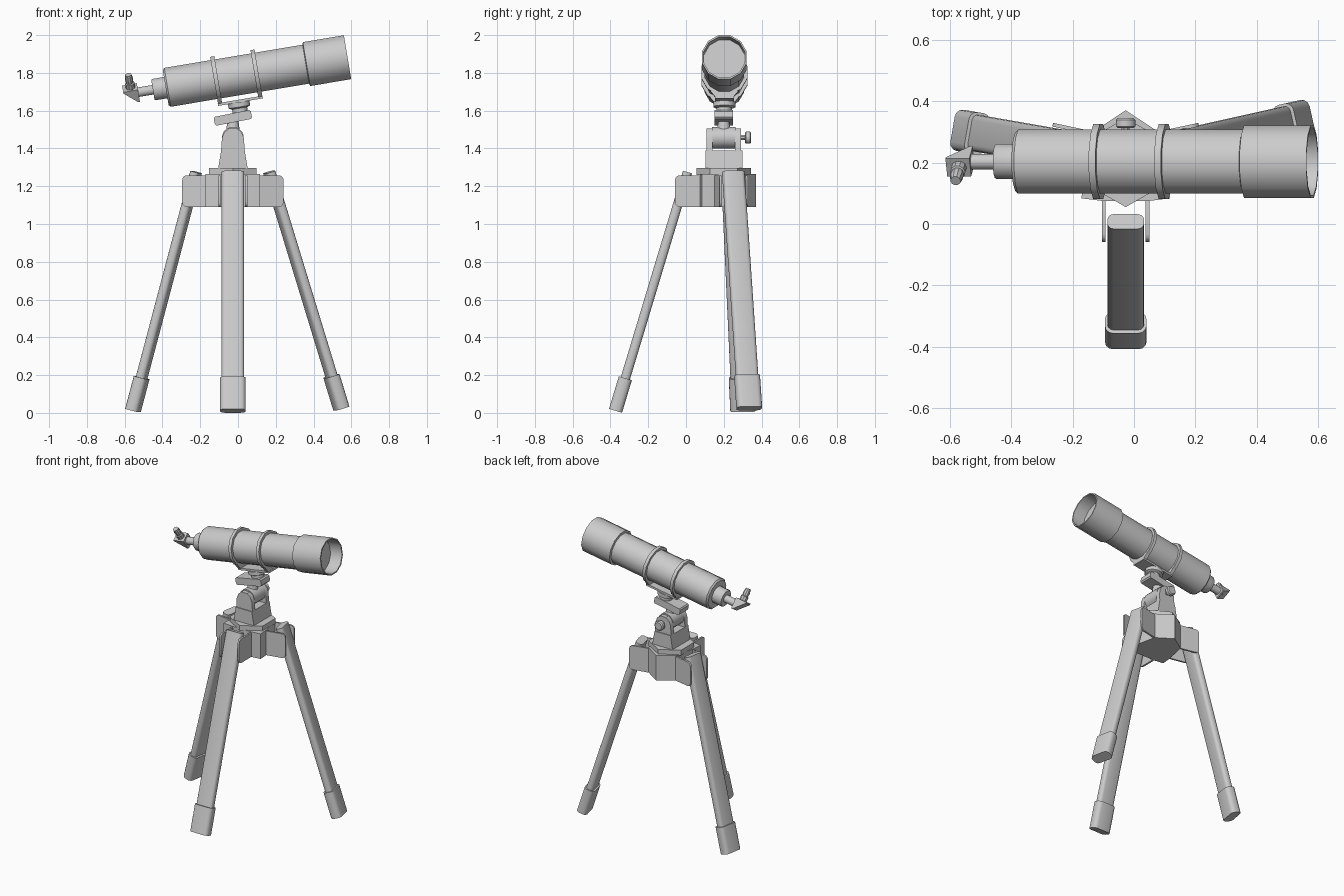
import bpy, bmesh
from math import sin, cos, pi, radians
from mathutils import Vector as V, Matrix

if "Cube" in bpy.data.objects:
    bpy.data.objects.remove(bpy.data.objects["Cube"])


def frame(o, x, y, z):
    m = Matrix((x, y, z)).transposed().to_4x4()
    m.translation = o
    return m


def lathe(name, prof, m, n=12, phase=None):
    """Closed rings of (radius, height) along the local Z axis, capped at both ends."""
    bm = bmesh.new()
    ph = pi / n if phase is None else phase
    rings = [[bm.verts.new((r * cos(ph + 2 * pi * i / n), r * sin(ph + 2 * pi * i / n), z))
              for i in range(n)] for r, z in prof]
    for a, b in zip(rings, rings[1:]):
        for i in range(n):
            j = (i + 1) % n
            bm.faces.new((a[i], a[j], b[j], b[i]))
    bm.faces.new(rings[0][::-1])
    bm.faces.new(rings[-1])
    return finish(name, bm, m)


def prism(name, pts, h0, h1, m):
    """Outline in local XY, extruded from h0 to h1 along local Z."""
    bm = bmesh.new()
    a = [bm.verts.new((x, y, h0)) for x, y in pts]
    b = [bm.verts.new((x, y, h1)) for x, y in pts]
    n = len(pts)
    for i in range(n):
        j = (i + 1) % n
        bm.faces.new((a[i], a[j], b[j], b[i]))
    bm.faces.new(a[::-1])
    bm.faces.new(b)
    return finish(name, bm, m)


def finish(name, bm, m):
    bmesh.ops.recalc_face_normals(bm, faces=bm.faces)
    me = bpy.data.meshes.new(name)
    bm.to_mesh(me)
    bm.free()
    ob = bpy.data.objects.new(name, me)
    ob.matrix_world = m
    bpy.context.collection.objects.link(ob)
    return ob


def rrect(x0, x1, y0, y1, r, seg=3):
    pts = []
    for k, (cx, cy) in enumerate(((x1 - r, y1 - r), (x0 + r, y1 - r), (x0 + r, y0 + r), (x1 - r, y0 + r))):
        for i in range(seg + 1):
            a = pi / 2 * (k + i / seg)
            pts.append((cx + r * cos(a), cy + r * sin(a)))
    return pts


X, Y, Z = V((1, 0, 0)), V((0, 1, 0)), V((0, 0, 1))
CX, CY = -0.027, 0.2
TILT = radians(9.5)
d = V((cos(TILT), 0, sin(TILT)))
up = V((-sin(TILT), 0, cos(TILT)))
axis0 = V((0, 0.203, 1.786))
tube = frame(axis0, up, d.cross(up), d)

# Telescope tube, open dew hood with recessed lens, focuser
lathe("main_tube", [(0.098, -0.388), (0.108, -0.378), (0.108, 0.37)], tube)
lathe("dew_hood", [(0.108, 0.364), (0.122, 0.368), (0.122, 0.588), (0.113, 0.588), (0.111, 0.5)], tube)
lathe("focuser_collar", [(0.055, -0.457), (0.059, -0.45), (0.059, -0.38)], tube)
lathe("draw_tube", [(0.026, -0.56), (0.026, -0.45)], tube)

# Star diagonal and eyepiece, rolled towards the front
roll = radians(32)
e = up * cos(roll) - Y * sin(roll)
s = d.cross(e)
dc = axis0 - d * 0.572
prism("diagonal_prism", [(0.037, -0.04), (0.037, 0.036), (-0.042, 0.036), (-0.042, 0.028), (0.028, -0.04)],
      -0.034, 0.034, frame(dc, d, e, s))
lathe("eyepiece", [(0.025, 0.03), (0.025, 0.065), (0.019, 0.068), (0.022, 0.09), (0.017, 0.118)],
      frame(dc, s, d, e), 10)

# Tube rings with lugs, mounting plate
for i, t in enumerate((-0.118, 0.098)):
    lathe(f"tube_ring_{i}", [(0.107, t - 0.011), (0.126, t - 0.011), (0.126, t + 0.011), (0.107, t + 0.011)], tube)
    prism(f"ring_lug_{i}", [(-0.13, -0.05), (-0.13, 0.05), (-0.1, 0.075), (-0.1, -0.075)],
          t - 0.011, t + 0.011, tube)
prism("mount_plate", [(-0.141, -0.05), (-0.141, 0.05), (-0.127, 0.05), (-0.127, -0.05)], -0.13, 0.11, tube)
post = frame(axis0 - d * 0.02, d, Y, up)
lathe("mount_disc", [(0.045, -0.172), (0.06, -0.165), (0.06, -0.14)], post)
lathe("mount_post", [(0.042, -0.215), (0.042, -0.165)], post)

# Tilted clamp block and neck
ct, st = cos(radians(11)), sin(radians(11))
prism("clamp_block", rrect(-0.1, 0.1, -0.024, 0.024, 0.008, 1), -0.048, 0.048,
      frame(V((CX, CY, 1.562)), V((ct, 0, st)), V((-st, 0, ct)), -Y))
lathe("head_neck", [(0.038, 1.49), (0.028, 1.56)], Matrix.Translation((CX, CY, 0)))

# Fork head: tapered base, two round-topped arms, pivot drum and knob
fork = frame(V((CX, CY, 0)), X, Z, -Y)
base = [(-0.078, 1.295), (0.078, 1.295), (0.062, 1.39), (-0.062, 1.39)]
arm = [(-0.063, 1.385), (0.063, 1.385), (0.058, 1.455), (0.045, 1.487), (0.022, 1.505),
       (-0.022, 1.505), (-0.045, 1.487), (-0.058, 1.455)]
prism("fork_base", base, -0.098, 0.098, fork)
prism("front_fork_arm", arm, 0.06, 0.092, fork)
prism("rear_fork_arm", arm, -0.092, -0.06, fork)
drum = frame(V((CX, CY, 1.457)), X, -Z, Y)
lathe("pivot_drum", [(0.058, -0.062), (0.058, 0.062)], drum, 16)
lathe("knob_shaft", [(0.014, 0.08), (0.014, 0.12)], drum, 8)
lathe("tilt_knob", [(0.026, 0.112), (0.033, 0.118), (0.033, 0.138), (0.026, 0.145)], drum)

# Hub body with top plate, plus cheeks that hold each leg
hub = Matrix.Translation((CX, CY, 0))
angles = [radians(a) for a in (-90, 12, 168)]
outline = []
for a, mid in zip(angles, (-39, 90, 219)):
    u, p = V((cos(a), sin(a))), V((-sin(a), cos(a)))
    outline += [tuple(u * 0.125 - p * 0.075), tuple(u * 0.125 + p * 0.075)]
    m = radians(mid)
    r = 0.17 if mid == 90 else 0.185
    outline.append((r * cos(m), r * sin(m)))
prism("hub_body", outline, 1.09, 1.265, hub)
lathe("hub_top_plate", [(0.145, 1.26), (0.145, 1.297)], hub, 6, pi / 6)
for i, a in enumerate(angles):
    u = V((cos(a), sin(a), 0))
    for k, c in enumerate((-0.071, 0.071)):
        prism(f"leg_cheek_{i}_{k}", rrect(0.09, 0.258, 1.09, 1.258, 0.025), c - 0.006, c + 0.006,
              frame(V((CX, CY, 0)), u, Z, u.cross(Z)))

# Three splayed flat legs with rubber feet
legs = {"front_leg": ((CX, 0.008, 1.275), (CX, -0.373, 0.011)),
        "right_leg": ((0.165, 0.25, 1.275), (0.547, 0.335, 0.024)),
        "left_leg": ((-0.222, 0.245, 1.275), (-0.556, 0.303, 0.013))}
for name, (top, foot) in legs.items():
    top, foot = V(top), V(foot)
    ax = (top - foot).normalized()
    w = ax.cross(Z).normalized()
    m = frame(foot, w, ax.cross(w), ax)
    prism(name, rrect(-0.06, 0.06, -0.025, 0.025, 0.02), 0.05, (top - foot).length, m)
    prism(name + "_foot", rrect(-0.068, 0.068, -0.036, 0.036, 0.026), 0, 0.18, m)

# Smooth rounded surfaces, keep hard edges
for ob in bpy.context.collection.objects:
    ob.select_set(True)
    bpy.context.view_layer.objects.active = ob
bpy.ops.object.shade_smooth_by_angle(angle=radians(35))
